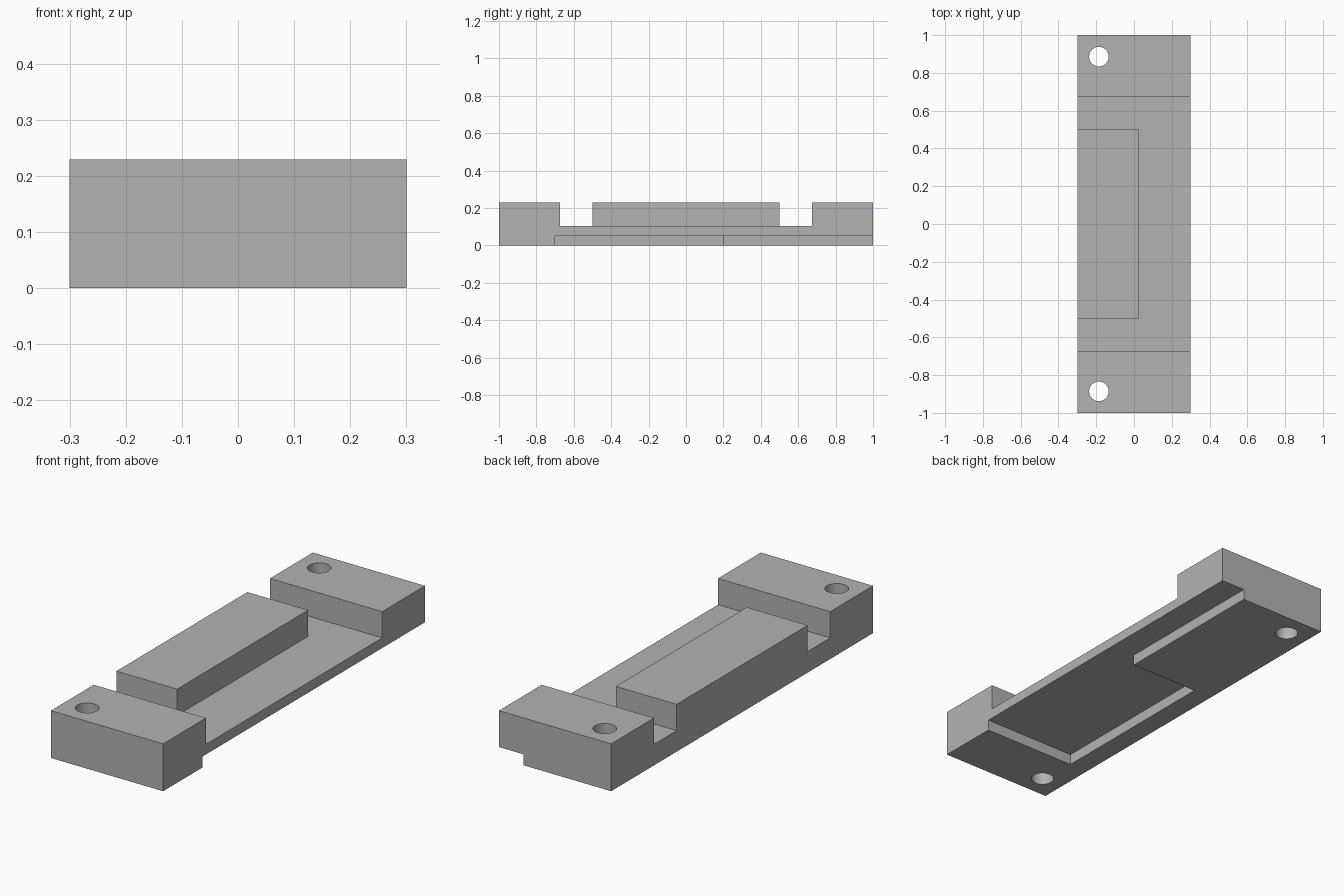
import bpy
import bmesh
import math

cube = bpy.data.objects.get("Cube")
if cube:
    bpy.data.objects.remove(cube, do_unlink=True)

HALF_W, HALF_L, TOP = 0.3, 1.0, 0.229
FLOOR, RECESS = 0.102, 0.053      # channel floor and underside pocket heights
BLOCK_Y, BAR_Y, BAR_X = 0.673, 0.5, 0.025
HOLE_X, HOLE_Y, HOLE_R = -0.186, 0.886, 0.052

grey = bpy.data.materials.new("plain grey")
grey.use_nodes = True
colour = (0.45, 0.45, 0.45, 1)
grey.diffuse_color = colour
grey.node_tree.nodes["Principled BSDF"].inputs["Base Color"].default_value = colour


def prism(name, points, offset):
    """Extrude a closed 3D outline along offset."""
    bm = bmesh.new()
    face = bm.faces.new([bm.verts.new(p) for p in points])
    ext = bmesh.ops.extrude_face_region(bm, geom=[face])
    verts = [g for g in ext["geom"] if isinstance(g, bmesh.types.BMVert)]
    bmesh.ops.translate(bm, verts=verts, vec=offset)
    bmesh.ops.recalc_face_normals(bm, faces=bm.faces)
    mesh = bpy.data.meshes.new(name)
    bm.to_mesh(mesh)
    bm.free()
    mesh.materials.append(grey)
    obj = bpy.data.objects.new(name, mesh)
    bpy.context.collection.objects.link(obj)
    return obj


def cut(target, cutter):
    """Subtract the cutter from the target and discard it."""
    mod = target.modifiers.new("cut", "BOOLEAN")
    mod.operation, mod.solver, mod.object = "DIFFERENCE", "EXACT", cutter
    bpy.context.view_layer.objects.active = target
    bpy.ops.object.modifier_apply(modifier=mod.name)
    bpy.data.objects.remove(cutter, do_unlink=True)


# Plate with end blocks and middle bar, from one side profile
half = [(HALF_L, 0), (HALF_L, TOP), (BLOCK_Y, TOP), (BLOCK_Y, FLOOR),
        (BAR_Y, FLOOR), (BAR_Y, TOP)]
profile = half + [(-y, z) for y, z in reversed(half)]
plate = prism("mounting_plate", [(-HALF_W, y, z) for y, z in profile],
              (2 * HALF_W, 0, 0))

# Trim the bar to half width
trim = [(BAR_X, -0.6), (0.4, -0.6), (0.4, 0.6), (BAR_X, 0.6)]
cut(plate, prism("bar_trim", [(x, y, FLOOR) for x, y in trim], (0, 0, 0.3)))

# Stepped pocket in the underside, open to the side and back
pocket = [(-0.2, -0.7), (0.4, -0.7), (0.4, 1.1), (0.17, 1.1), (0.17, 0.2), (-0.2, 0.2)]
cut(plate, prism("pocket_cutter", [(x, y, -0.1) for x, y in pocket],
                 (0, 0, 0.1 + RECESS)))

# Screw holes
for side in (-1, 1):
    ring = [(HOLE_X + HOLE_R * math.cos(i * math.tau / 48),
             side * HOLE_Y + HOLE_R * math.sin(i * math.tau / 48), -0.1)
            for i in range(48)]
    cut(plate, prism("hole_cutter", ring, (0, 0, 0.5)))

bpy.ops.object.select_all(action="DESELECT")
plate.select_set(True)
bpy.context.view_layer.objects.active = plate
bpy.ops.object.shade_smooth_by_angle(angle=math.radians(30))
